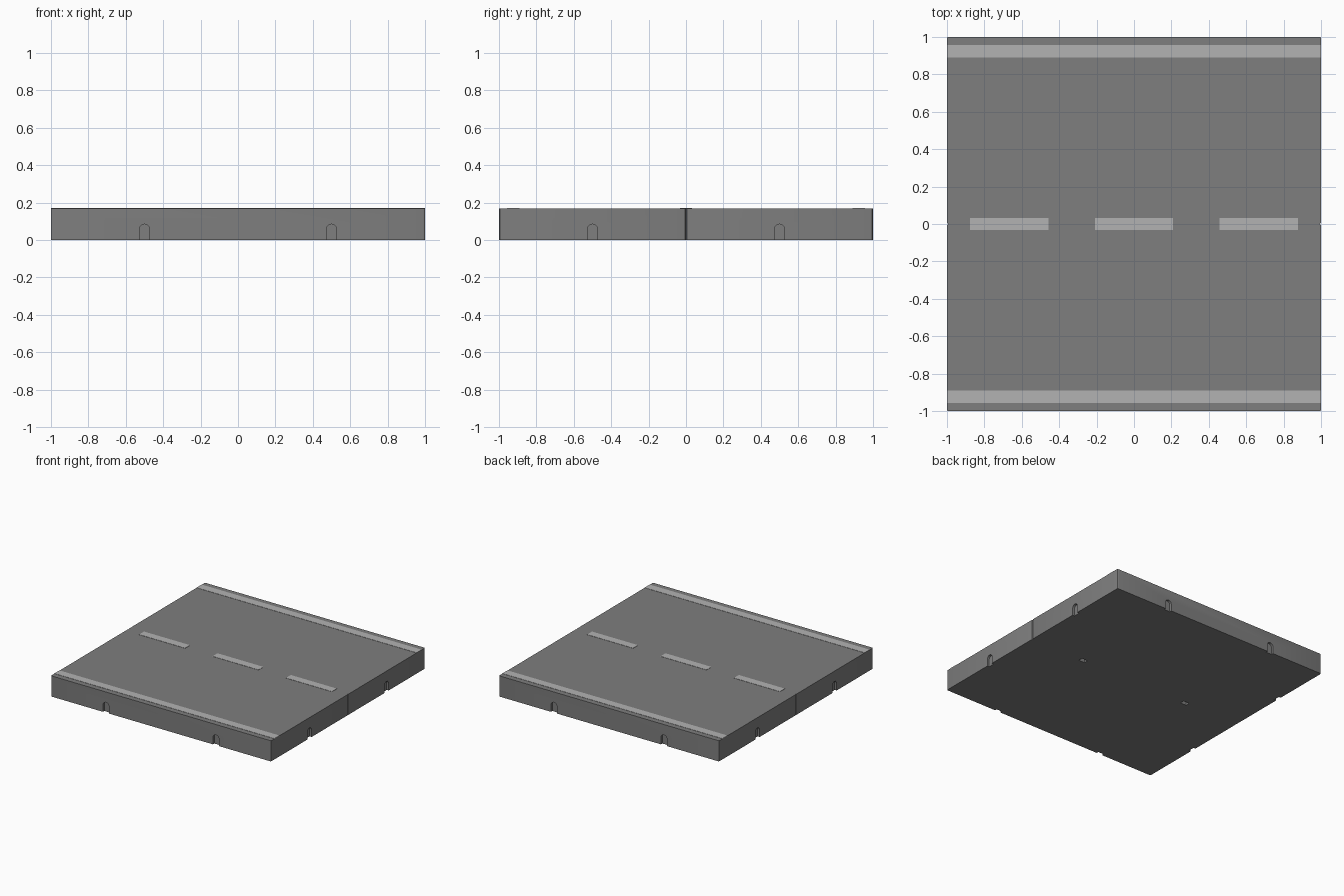
import bpy, bmesh
from math import sin, cos, pi
from mathutils import Matrix

if "Cube" in bpy.data.objects:
    bpy.data.objects.remove(bpy.data.objects["Cube"])

H = 0.17          # slab height
CORNER = 0.009    # vertical corner rounding
SLOT_R, SLOT_H, SLOT_D = 0.0275, 0.085, 0.018


def material(name, v):
    m = bpy.data.materials.new(name)
    m.diffuse_color = (v, v, v, 1)
    m.use_nodes = True
    m.node_tree.nodes["Principled BSDF"].inputs["Base Color"].default_value = m.diffuse_color
    return m


def make_object(name, bm, mat=None):
    bmesh.ops.recalc_face_normals(bm, faces=bm.faces)
    me = bpy.data.meshes.new(name)
    bm.to_mesh(me)
    bm.free()
    ob = bpy.data.objects.new(name, me)
    bpy.context.collection.objects.link(ob)
    if mat:
        me.materials.append(mat)
    return ob


def box(x0, x1, y0, y1, z0, z1):
    bm = bmesh.new()
    m = Matrix.Translation(((x0 + x1) / 2, (y0 + y1) / 2, (z0 + z1) / 2))
    bmesh.ops.create_cube(bm, size=1, matrix=m @ Matrix.Diagonal((x1 - x0, y1 - y0, z1 - z0, 1)))
    return bm


def add_slot(bm, x, y, angle):
    """Arch-shaped prism straddling a side wall."""
    top = SLOT_H - SLOT_R
    pts = [(-SLOT_R, -0.05), (SLOT_R, -0.05)]
    pts += [(SLOT_R * cos(a * pi / 10), top + SLOT_R * sin(a * pi / 10)) for a in range(11)]
    m = Matrix.Translation((x, y, 0)) @ Matrix.Rotation(angle, 4, 'Z')
    face = bm.faces.new([bm.verts.new(m @ Matrix.Translation((u, -SLOT_D, w)).translation) for u, w in pts])
    ext = bmesh.ops.extrude_face_region(bm, geom=[face])
    verts = [g for g in ext['geom'] if isinstance(g, bmesh.types.BMVert)]
    bmesh.ops.translate(bm, verts=verts, vec=m.to_3x3() @ Matrix.Translation((0, 2 * SLOT_D, 0)).translation)


asphalt = material("asphalt", 0.21)
paint = material("paint", 0.45)

# Two slab halves with rounded corners and arched side slots
for name, y0 in (("front_slab", -1), ("back_slab", 0)):
    bm = box(-1, 1, y0, y0 + 1, 0, H)
    upright = [e for e in bm.edges if abs(e.verts[0].co.z - e.verts[1].co.z) > 0.1]
    bmesh.ops.bevel(bm, geom=upright, offset=CORNER, segments=3, profile=0.5, affect='EDGES')
    slab = make_object(name, bm, asphalt)

    cut = bmesh.new()
    for x in (-0.5, 0.5):
        for y in (y0, y0 + 1):
            add_slot(cut, x, y, 0)
    for x in (-1, 1):
        add_slot(cut, x, y0 + 0.5, pi / 2)
    cutter = make_object(name + "_slot_cutter", cut)
    cutter.hide_render = True

    mod = slab.modifiers.new("slots", 'BOOLEAN')
    mod.object, mod.operation, mod.solver = cutter, 'DIFFERENCE', 'EXACT'
    bpy.context.view_layer.objects.active = slab
    bpy.ops.object.modifier_apply(modifier=mod.name)
    bpy.data.objects.remove(cutter)

    bpy.ops.object.select_all(action='DESELECT')
    slab.select_set(True)
    bpy.ops.object.shade_smooth_by_angle()

# Painted edge lines
for name, y in (("front_edge_line", -0.923), ("back_edge_line", 0.923)):
    make_object(name, box(-1, 1, y - 0.033, y + 0.033, H - 0.004, H + 0.002), paint)

# Painted centre dashes
for i, x in enumerate((-0.667, 0, 0.667)):
    make_object(f"centre_dash_{i + 1}", box(x - 0.209, x + 0.209, -0.032, 0.032, H - 0.004, H + 0.002), paint)
